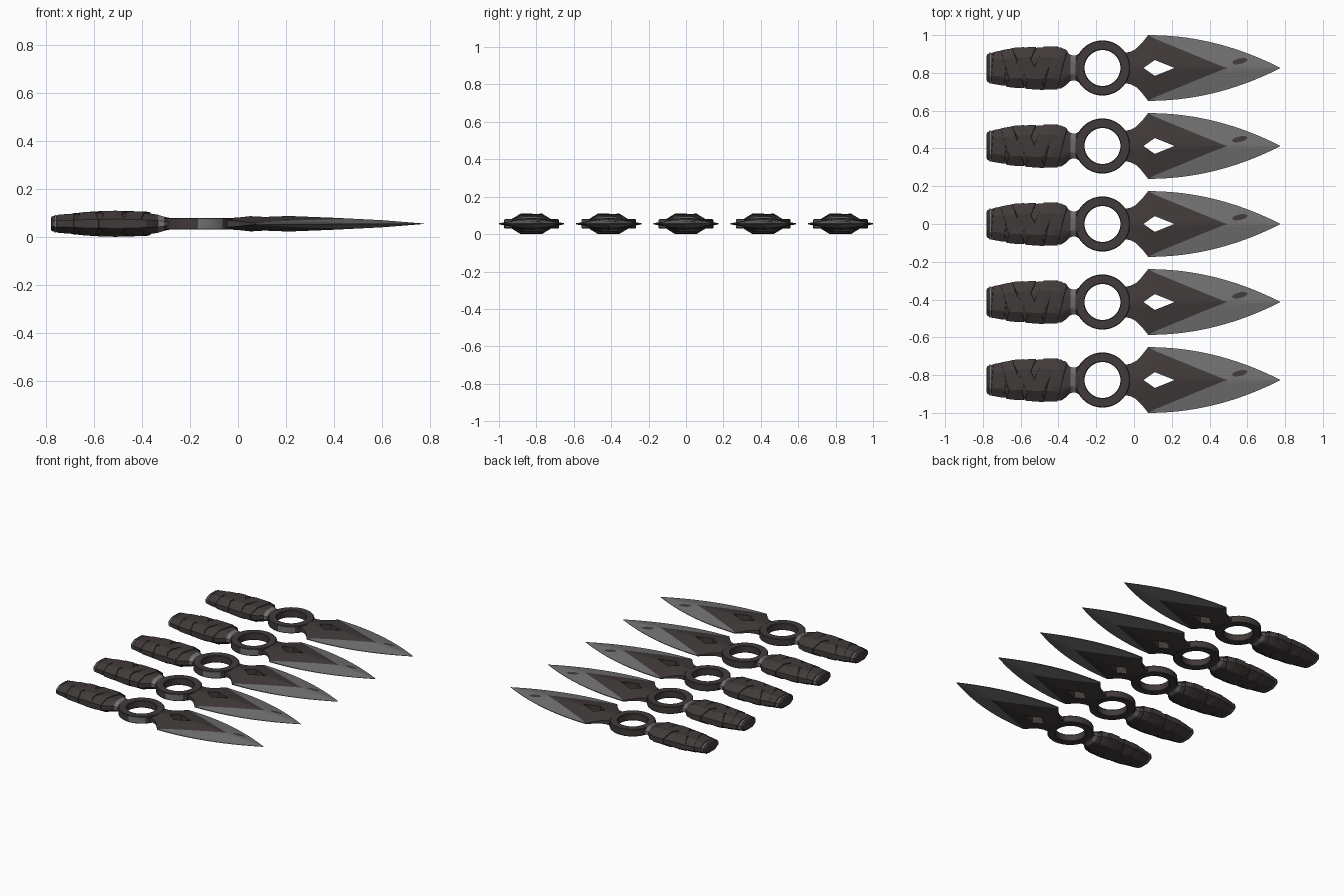
import bpy, bmesh, math

if "Cube" in bpy.data.objects:
    bpy.data.objects.remove(bpy.data.objects["Cube"])

COUNT, STEP, MID = 5, 0.413, 0.055


def material(name, rgb, rough):
    m = bpy.data.materials.new(name)
    m.use_nodes = True
    m.diffuse_color = (*rgb, 1)
    node = m.node_tree.nodes["Principled BSDF"]
    node.inputs["Base Color"].default_value = (*rgb, 1)
    node.inputs["Roughness"].default_value = rough
    return m


DARK = material("dark brown wrap", (0.052, 0.043, 0.041), 0.8)
STEEL = material("grey steel", (0.165, 0.165, 0.165), 0.6)


def interp(pts, x):
    """Piecewise linear profile."""
    if x <= pts[0][0]:
        return pts[0][1]
    for (x0, y0), (x1, y1) in zip(pts, pts[1:]):
        if x <= x1:
            return y0 + (y1 - y0) * (x - x0) / (x1 - x0)
    return pts[-1][1]


def finish(bm, name, rule=None, mirror=False, angle=30):
    """Make the part, colour it by rule and repeat it for every knife."""
    me = bpy.data.meshes.new(name)
    bm.normal_update()
    for f in bm.faces:
        if rule:
            f.material_index = int(bool(rule(f)))
    bm.to_mesh(me)
    bm.free()
    me.materials.append(DARK)
    me.materials.append(STEEL)
    ob = bpy.data.objects.new(name, me)
    bpy.context.collection.objects.link(ob)
    ob.location = (0, -STEP * (COUNT - 1) / 2, MID)
    if mirror:
        mod = ob.modifiers.new("mirror", 'MIRROR')
        mod.use_axis = (False, True, True)
        mod.merge_threshold = 0.0002
    arr = ob.modifiers.new("row of knives", 'ARRAY')
    arr.count = COUNT
    arr.use_relative_offset = False
    arr.use_constant_offset = True
    arr.constant_offset_displace = (0, STEP, 0)
    bpy.ops.object.select_all(action='DESELECT')
    ob.select_set(True)
    bpy.context.view_layer.objects.active = ob
    bpy.ops.object.shade_smooth_by_angle(angle=math.radians(angle))
    return ob


def loft(rings, closed=False):
    """Skin closed cross-sections; closed joins last to first, else cap the ends."""
    bm = bmesh.new()
    rows = [[bm.verts.new(p) for p in r] for r in rings]
    n = len(rows[0])
    pairs = list(zip(rows, rows[1:])) + ([(rows[-1], rows[0])] if closed else [])
    for a, b in pairs:
        for i in range(n):
            j = (i + 1) % n
            bm.faces.new((a[i], a[j], b[j], b[i]))
    if not closed:
        bm.faces.new(rows[0])
        bm.faces.new(rows[-1])
    bmesh.ops.recalc_face_normals(bm, faces=bm.faces)
    return bm


# Blade: one quarter as a grid, with a diamond hole, mirrored in y and z
SHOULDER, TIP = 0.075, 0.776
NECK = [(-0.055, 0.08), (-0.02, 0.085), (0.01, 0.1), (0.04, 0.13), (SHOULDER, 0.174)]
HOLE = [(0.05, 0), (0.11, 0.042), (0.215, 0)]
RIDGE = [(-0.055, 0.023), (0, 0.026), (0.1, 0.037), (0.2, 0.033),
         (0.4, 0.025), (0.6, 0.015), (TIP, 0.001)]
EDGE = [(-0.055, 0.016), (0.02, 0.009), (SHOULDER, 0.003), (TIP, 0.001)]
TINT = [(SHOULDER, 0.174), (0.11, 0.155), (0.37, 0.048), (0.49, 0)]


def blade_width(x):
    if x <= SHOULDER:
        return interp(NECK, x)
    return 0.174 * (1 - ((x - SHOULDER) / (TIP - SHOULDER)) ** 2.05)


def blade_height(x, y):
    w = max(blade_width(x), 1e-6)
    t = min(y / w, 1)
    return interp(RIDGE, x) * (1 - t) + interp(EDGE, x) * t


def build_blade():
    keys = [-0.055, -0.02, 0.01, 0.04, 0.05, SHOULDER, 0.11, 0.16, 0.215]
    xs = keys + [0.215 + (TIP - 0.215) * i / 24 for i in range(1, 25)]
    bm = bmesh.new()
    rows = []
    for x in xs:
        w, a = blade_width(x), interp(HOLE, x)
        b = w if x <= SHOULDER else min(w, max(a, interp(TINT, x)))
        ys = [a + (b - a) * i / 4 for i in range(5)] + [b + (w - b) * i / 4 for i in range(1, 5)]
        pts = [(x, a, 0)] + [(x, y, blade_height(x, y)) for y in ys] + [(x, w, 0)]
        rows.append([bm.verts.new(p) for p in pts])
    for r, s in zip(rows, rows[1:]):
        for j in range(len(r) - 1):
            if j == 0 and r[0].co.y == 0 and s[0].co.y == 0:
                continue    # no wall outside the hole
            f = bm.faces.new((r[j], s[j], s[j + 1], r[j + 1]))
            f.material_index = int(j >= 5 and s[0].co.x > SHOULDER + 0.001)
    bmesh.ops.remove_doubles(bm, verts=bm.verts, dist=1e-5)
    bmesh.ops.dissolve_degenerate(bm, edges=bm.edges, dist=1e-6)
    return bm


finish(build_blade(), "blade", mirror=True, angle=25)

# Dark stain: a thin patch lying on the blade
bm = bmesh.new()
patch = []
for k in range(20):
    a = 2 * math.pi * k / 20
    u, v = 0.04 * math.cos(a), 0.015 * math.sin(a)
    x, y = 0.56 + u, 0.036 + v + 0.2 * u
    patch.append(bm.verts.new((x, y, blade_height(x, y) + 0.0012)))
bm.faces.new(patch)
finish(bm, "blade_stain")

# Finger ring
RING_X, SEG = -0.167, 48
sections = []
for k in range(SEG):
    a = 2 * math.pi * k / SEG
    sections.append([(RING_X + r * math.cos(a), r * math.sin(a), z) for r, z in
                     ((0.095, -0.021), (0.099, -0.025), (0.142, -0.025), (0.146, -0.021),
                      (0.146, 0.021), (0.142, 0.025), (0.099, 0.025), (0.095, 0.021))])


def worn_ring(f):
    c = f.calc_center_median()
    return abs(f.normal.z) < 0.3 and c.y < -0.1 and c.x > RING_X


finish(loft(sections, closed=True), "finger_ring", worn_ring)

# Handle: flattened octagonal section, following width and thickness profiles
WIDTH = [(-0.78, 0.07), (-0.765, 0.078), (-0.65, 0.098), (-0.5, 0.108),
         (-0.385, 0.108), (-0.365, 0.095), (-0.335, 0.068), (-0.31, 0.066), (-0.28, 0.08)]
THICK = [(-0.78, 0.03), (-0.765, 0.034), (-0.65, 0.042), (-0.5, 0.047),
         (-0.385, 0.045), (-0.335, 0.038), (-0.31, 0.03), (-0.28, 0.023)]
CORNERS = [(1, -0.35), (1, 0.35), (0.5, 1), (-0.5, 1),
           (-1, 0.35), (-1, -0.35), (-0.5, -1), (0.5, -1)]
UNIT = []
for (ay, az), (by, bz) in zip(CORNERS, CORNERS[1:] + CORNERS[:1]):
    UNIT += [(ay + (by - ay) * i / 3, az + (bz - az) * i / 3) for i in range(3)]


def section(x, slant=0.0, grow=0.0):
    """Cross-section at x, tilted by slant and enlarged by grow."""
    ring, w0 = [], interp(WIDTH, x)
    for y, z in UNIT:
        px = x + slant * y * w0
        ring.append((px, y * (interp(WIDTH, px) + grow), z * (interp(THICK, px) + grow)))
    return ring


def worn_neck(f):
    x = f.calc_center_median().x
    return -0.335 < x < -0.305


stations = [-0.765, -0.71, -0.65, -0.575, -0.5, -0.44, -0.385, -0.365, -0.335, -0.31, -0.28]
finish(loft([section(x) for x in stations]), "handle", worn_neck)

# Pommel: bare metal collar and dark end cap
finish(loft([section(-0.78, grow=-0.004), section(-0.778), section(-0.764)]), "pommel_cap")
finish(loft([section(-0.767, grow=-0.001), section(-0.766, grow=0.003),
             section(-0.758, grow=0.003), section(-0.756, grow=-0.001)]),
       "pommel_collar", lambda f: True)

# Wrapping: slanted straps wound around the handle (centre, slant, width, thickness)
STRAPS = [(-0.715, 0.08, 0.075, 0.003), (-0.645, -0.3, 0.07, 0.005), (-0.6, 0.45, 0.07, 0.006),
          (-0.56, -0.5, 0.075, 0.008), (-0.49, 0.45, 0.08, 0.007), (-0.415, 0.25, 0.075, 0.006)]
for n, (x, slant, w, t) in enumerate(STRAPS):
    rings = [section(x + w * u, slant, t * g) for u, g in
             ((-0.5, -0.3), (-0.47, 0.8), (-0.35, 1), (0.35, 1), (0.47, 0.8), (0.5, -0.3))]
    finish(loft(rings), "handle_strap_%d" % (n + 1))
